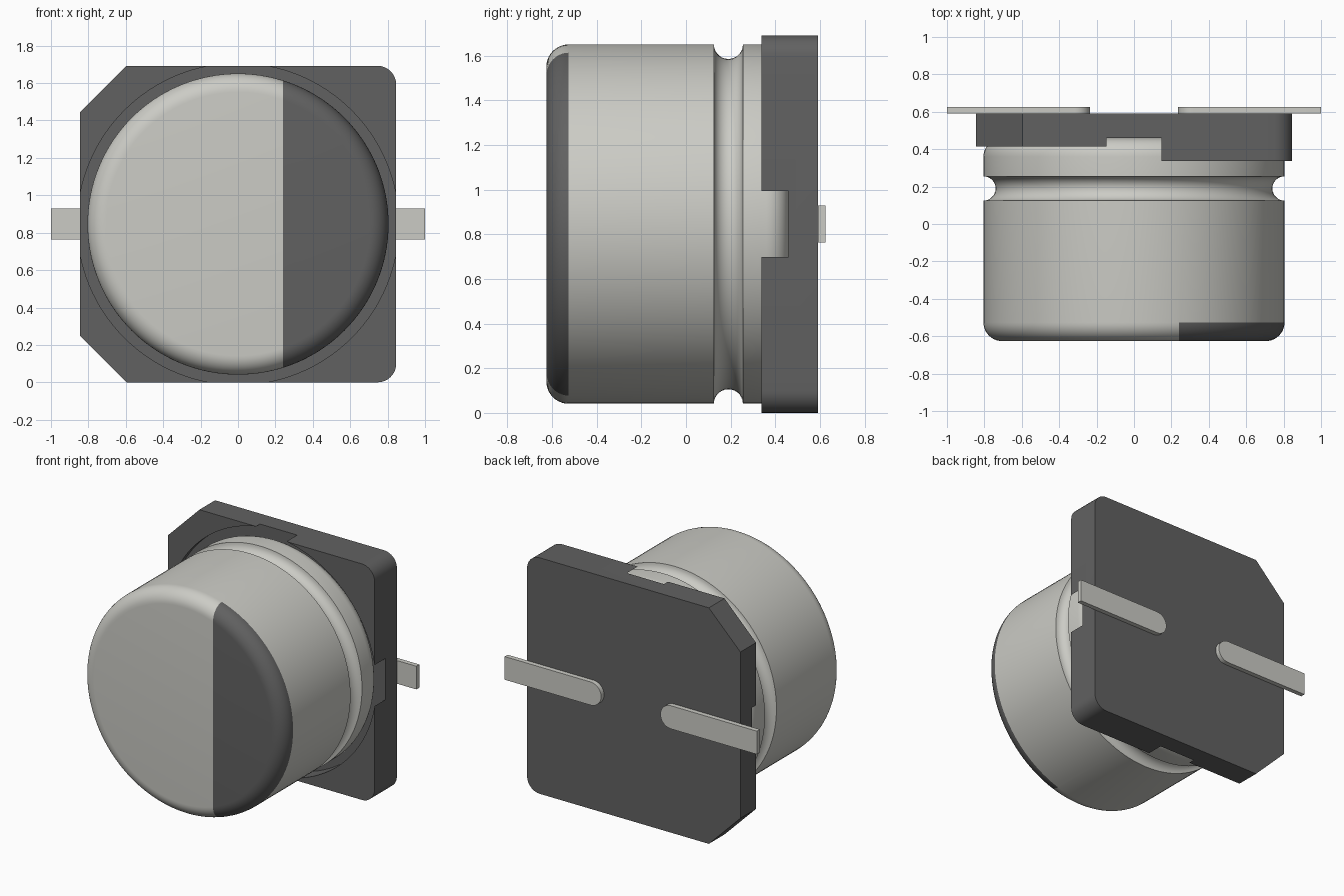
import bpy, bmesh
from math import sin, cos, pi, radians
from mathutils import Matrix, Vector

if "Cube" in bpy.data.objects:
    bpy.data.objects.remove(bpy.data.objects["Cube"])

H = 0.846                      # half width of the base, also the axis height
FRONT, BACK = -0.626, 0.592    # can front face and base rear face


def material(name, rgb):
    m = bpy.data.materials.new(name)
    m.diffuse_color = (*rgb, 1)
    m.use_nodes = True
    m.node_tree.nodes["Principled BSDF"].inputs["Base Color"].default_value = m.diffuse_color
    return m


metal = material("light_metal", (0.6, 0.6, 0.56))
dark = material("dark_plastic", (0.12, 0.12, 0.12))


def make_object(name, bm, *mats):
    bmesh.ops.recalc_face_normals(bm, faces=bm.faces)
    me = bpy.data.meshes.new(name)
    bm.to_mesh(me)
    bm.free()
    ob = bpy.data.objects.new(name, me)
    bpy.context.collection.objects.link(ob)
    for m in mats:
        me.materials.append(m)
    return ob


def arc(cx, cy, r, a0, a1, n):
    """Points on an arc, angles in degrees."""
    return [(cx + r * cos(radians(a0 + (a1 - a0) * i / n)),
             cy + r * sin(radians(a0 + (a1 - a0) * i / n))) for i in range(n + 1)]


def prism(name, outline, y0, y1, *mats):
    """Extrude an x/z outline (relative to the axis) along y."""
    bm = bmesh.new()
    face = bm.faces.new([bm.verts.new((x, y0, z + H)) for x, z in outline])
    new = bmesh.ops.extrude_face_region(bm, geom=[face])["geom"]
    bmesh.ops.translate(bm, vec=(0, y1 - y0, 0),
                        verts=[g for g in new if isinstance(g, bmesh.types.BMVert)])
    return make_object(name, bm, *mats)


def shade(ob):
    bpy.ops.object.select_all(action='DESELECT')
    ob.select_set(True)
    bpy.context.view_layer.objects.active = ob
    bpy.ops.object.shade_smooth_by_angle(angle=radians(30))


# Can: lathed (y, radius) profile with rounded ends and a crimp groove
R, F, REAR, SEG = 0.805, 0.1, 0.46, 128
profile = (arc(FRONT + F, R - F, F, 180, 90, 10)
           + arc(0.19, R, 0.065, 180, 360, 14)
           + arc(REAR - F, R - F, F, 90, 0, 8))
bm = bmesh.new()
rings = [[bm.verts.new((r * cos(2 * pi * k / SEG), y, H + r * sin(2 * pi * k / SEG)))
          for k in range(SEG)] for y, r in profile]
for a, b in zip(rings, rings[1:]):
    for k in range(SEG):
        j = (k + 1) % SEG
        bm.faces.new((a[k], a[j], b[j], b[k]))
bm.faces.new(rings[0])
bm.faces.new(rings[-1])

# Polarity mark: split the front cap and coat its right side in dark
MARK_X, MARK_Y = 0.24, FRONT + F + 0.001
cap = [f for f in bm.faces if all(v.co.y < MARK_Y for v in f.verts)]
geom = cap + list({e for f in cap for e in f.edges}) + list({v for f in cap for v in f.verts})
bmesh.ops.bisect_plane(bm, geom=geom, plane_co=Vector((MARK_X, 0, 0)),
                       plane_no=Vector((1, 0, 0)))
for f in bm.faces:
    if (all(v.co.y < MARK_Y for v in f.verts)
            and f.calc_center_median().x > MARK_X
            and all(v.co.x > MARK_X - 0.001 for v in f.verts)):
        f.material_index = 1
shade(make_object("can", bm, metal, dark))

# Base: square plate, chamfered left corners, rounded right corners
C, r = 0.25, 0.1
outline = ([(-H, -H + C), (-H + C, -H)] + arc(H - r, -H + r, r, -90, 0, 8)
           + arc(H - r, H - r, r, 0, 90, 8) + [(-H + C, H), (-H, H - C)])
base = prism("base", outline, 0.338, BACK, dark)

# Round seat for the can, and the lower left half of the rim
cutters = [prism("seat_cutter", arc(0, 0, 0.859, 0, 360 - 360 / 128, 127), 0.1, 0.46, dark),
           prism("step_cutter", [(-1, -1), (0, -1), (0, 1), (-1, 1)], 0.2, 0.415, dark)]
for c in cutters:
    c.hide_render = True
    mod = base.modifiers.new(c.name, 'BOOLEAN')
    mod.operation, mod.solver, mod.object = 'DIFFERENCE', 'EXACT', c
    bpy.context.view_layer.objects.active = base
    bpy.ops.object.modifier_apply(modifier=mod.name)
    bpy.data.objects.remove(c)
shade(base)

# Leads: flat strips with rounded inner ends, one per side
W = 0.083
for side, s in (("right", 1), ("left", -1)):
    strip = [(s * x, z) for x, z in [(1, -W), (1, W)] + arc(0.235 + W, 0, W, 90, 270, 16)]
    shade(prism("lead_" + side, strip, BACK, 0.626, metal))
